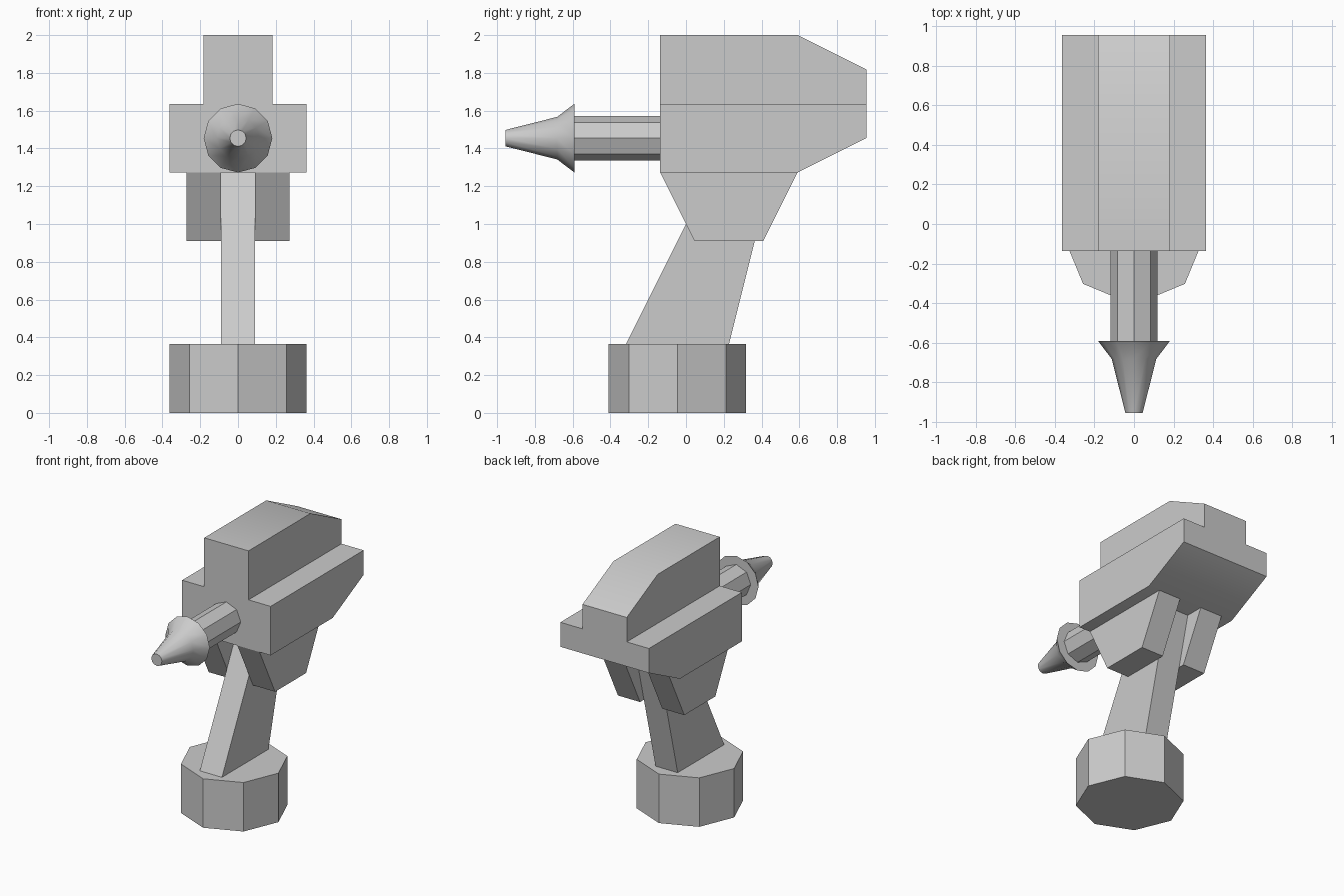
import bpy, bmesh, math

if "Cube" in bpy.data.objects:
    bpy.data.objects.remove(bpy.data.objects["Cube"])

U = 2 / 11  # grid module of the design

grey = bpy.data.materials.new("plain grey")
grey.diffuse_color = (0.6, 0.6, 0.6, 1)
grey.use_nodes = True
grey.node_tree.nodes["Principled BSDF"].inputs["Base Color"].default_value = grey.diffuse_color


def loft(name, rings):
    """Closed solid through matching rings of points given in modules."""
    bm = bmesh.new()
    loops = [[bm.verts.new([c * U for c in p]) for p in r] for r in rings]
    for a, b in zip(loops, loops[1:]):
        n = len(a)
        for i in range(n):
            j = (i + 1) % n
            bm.faces.new((a[i], a[j], b[j], b[i]))
    bm.faces.new(loops[0])
    bm.faces.new(loops[-1])
    bmesh.ops.recalc_face_normals(bm, faces=bm.faces[:])
    me = bpy.data.meshes.new(name)
    bm.to_mesh(me)
    bm.free()
    me.materials.append(grey)
    ob = bpy.data.objects.new(name, me)
    bpy.context.collection.objects.link(ob)
    bpy.ops.object.select_all(action='DESELECT')
    ob.select_set(True)
    bpy.context.view_layer.objects.active = ob
    bpy.ops.object.shade_smooth_by_angle(angle=math.radians(35))
    return ob


def circle(n, r):
    return [(r * math.cos(2 * math.pi * i / n), r * math.sin(2 * math.pi * i / n))
            for i in range(n)]


def rect(x0, x1, y0, y1, z):
    return [(x0, y0, z), (x1, y0, z), (x1, y1, z), (x0, y1, z)]


def tee(y, bottom, top):
    """T-shaped housing section at depth y."""
    half = [(2, bottom), (2, 9), (1, 9), (1, top)]
    pts = half + [(-x, z) for x, z in reversed(half)]
    return [(x, y, z) for x, z in pts]


# Eight-sided battery base
loft("battery_base", [[(x, y - 0.25, z) for x, y in circle(8, 2)] for z in (0, 2)])

# Slanted, tapering grip
loft("grip", [rect(-.5, .5, -1.75, 1.25, 2), rect(-.5, .5, .75, 2.5, 7)])

# Wedge brackets either side of the grip
for side, s in (("left", -1), ("right", 1)):
    loft(side + "_bracket", [rect(.5 * s, 1.5 * s, .25, 2.25, 5),
                             rect(.5 * s, 1.5 * s, -.75, 3.25, 7)])

# Motor housing with chamfered back
loft("housing", [tee(-.75, 7, 11), tee(3.25, 7, 11), tee(5.25, 8, 10)])

# Eight-sided shaft
loft("shaft", [[(x, y, z + 8) for x, z in circle(8, .65) for y in (d,)]
               for d in (-.75, -3.25)])

# Flared chuck with blunt tip
loft("chuck", [[(x, d, z + 8) for x, z in circle(12, r)]
               for d, r in ((-3.25, 1), (-3.75, .62), (-5.25, .24))])
